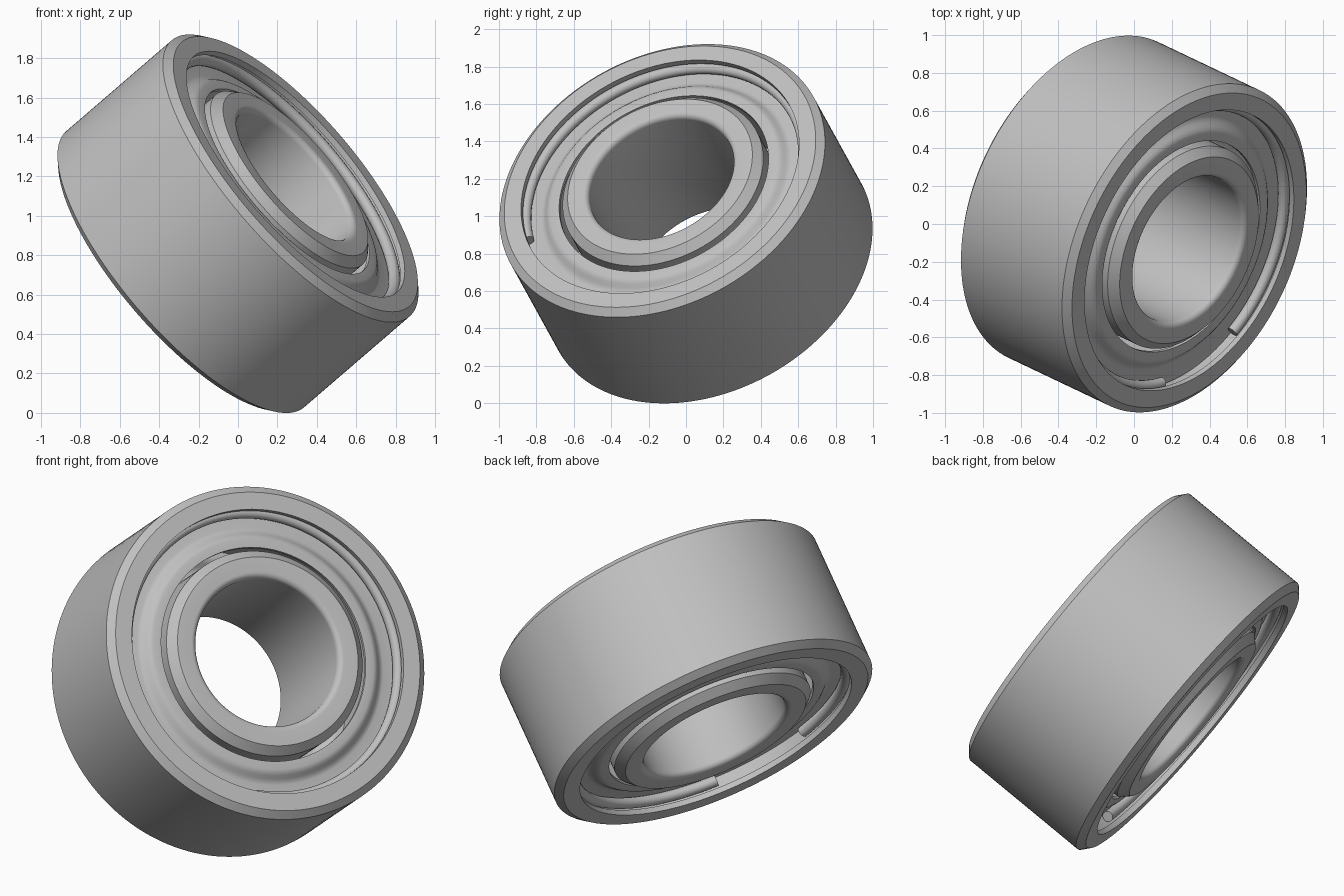
import bpy, bmesh, math
from mathutils import Vector, Matrix

cube = bpy.data.objects.get("Cube")
if cube:
    bpy.data.objects.remove(cube, do_unlink=True)

# Tilted bearing axis and placement
AXIS = Vector((0.713, -0.339, 0.614)).normalized()
TILT = AXIS.to_track_quat('Z', 'Y')
PLACE = Matrix.Translation((0, 0, 0.96)) @ TILT.to_matrix().to_4x4()

steel = bpy.data.materials.new("steel_grey")
steel.use_nodes = True
GREY = (0.53, 0.53, 0.53, 1)
steel.diffuse_color = GREY
steel.node_tree.nodes["Principled BSDF"].inputs["Base Color"].default_value = GREY


def lathe(name, profile, start=0.0, sweep=math.tau, steps=144):
    """Spin a closed (radius, height) profile around the bearing axis."""
    bm = bmesh.new()
    full = sweep > math.tau - 0.001
    verts = [bm.verts.new((r, 0, h)) for r, h in profile]
    edges = [bm.edges.new((a, b)) for a, b in zip(verts, verts[1:] + verts[:1])]
    if not full:
        bm.faces.new(verts)
    out = bmesh.ops.spin(bm, geom=edges, axis=(0, 0, 1), cent=(0, 0, 0),
                         angle=sweep, steps=steps, use_merge=full)
    if not full:
        last = [e for e in out["geom_last"] if isinstance(e, bmesh.types.BMEdge)]
        bmesh.ops.contextual_create(bm, geom=last)
    bmesh.ops.remove_doubles(bm, verts=bm.verts, dist=0.00001)
    bmesh.ops.recalc_face_normals(bm, faces=bm.faces)
    bm.transform(PLACE @ Matrix.Rotation(start, 4, 'Z'))
    mesh = bpy.data.meshes.new(name)
    bm.to_mesh(mesh)
    bm.free()
    mesh.materials.append(steel)
    ob = bpy.data.objects.new(name, mesh)
    bpy.context.collection.objects.link(ob)
    bpy.ops.object.select_all(action='DESELECT')
    ob.select_set(True)
    bpy.context.view_layer.objects.active = ob
    bpy.ops.object.shade_smooth_by_angle(angle=math.radians(28))
    return ob


def both_sides(half):
    """Close a half profile by mirroring it across the middle plane."""
    return half + [(r, -h) for r, h in reversed(half)]


# Outer ring: chamfered rim, lip and retaining groove
lathe("outer_ring", both_sides([
    (0.925, 0.375), (0.885, 0.41), (0.79, 0.41), (0.79, 0.378),
    (0.825, 0.378), (0.825, 0.285), (0.75, 0.285)]))

# Inner ring: rounded bore edge and chamfered shoulder
fillet = [(0.443 - 0.032 * math.cos(a), 0.378 + 0.032 * math.sin(a))
          for a in (math.pi / 2 * i / 6 for i in range(7))]
lathe("inner_ring", both_sides(
    fillet + [(0.525, 0.41), (0.57, 0.365), (0.57, 0.22)]))

# Dished shields and split retaining wires on both sides
dish = [(0.595, 0.35), (0.64, 0.35), (0.655, 0.346), (0.67, 0.335),
        (0.685, 0.32), (0.70, 0.309), (0.715, 0.305), (0.82, 0.305)]
gap = TILT.inverted() @ Vector((0.10, -0.62, -0.458))
gap_angle = math.atan2(gap.y, gap.x)
half_gap = math.radians(20)
for side, s in (("front", 1), ("back", -1)):
    plate = dish + [(r, h - 0.02) for r, h in reversed(dish)]
    lathe(side + "_shield", [(r, s * h) for r, h in plate])
    wire = [(0.79 + 0.03 * math.cos(a), s * 0.336 + 0.03 * math.sin(a))
            for a in (math.tau * i / 16 for i in range(16))]
    lathe(side + "_retaining_wire", wire, gap_angle + half_gap,
          math.tau - 2 * half_gap, 128)
